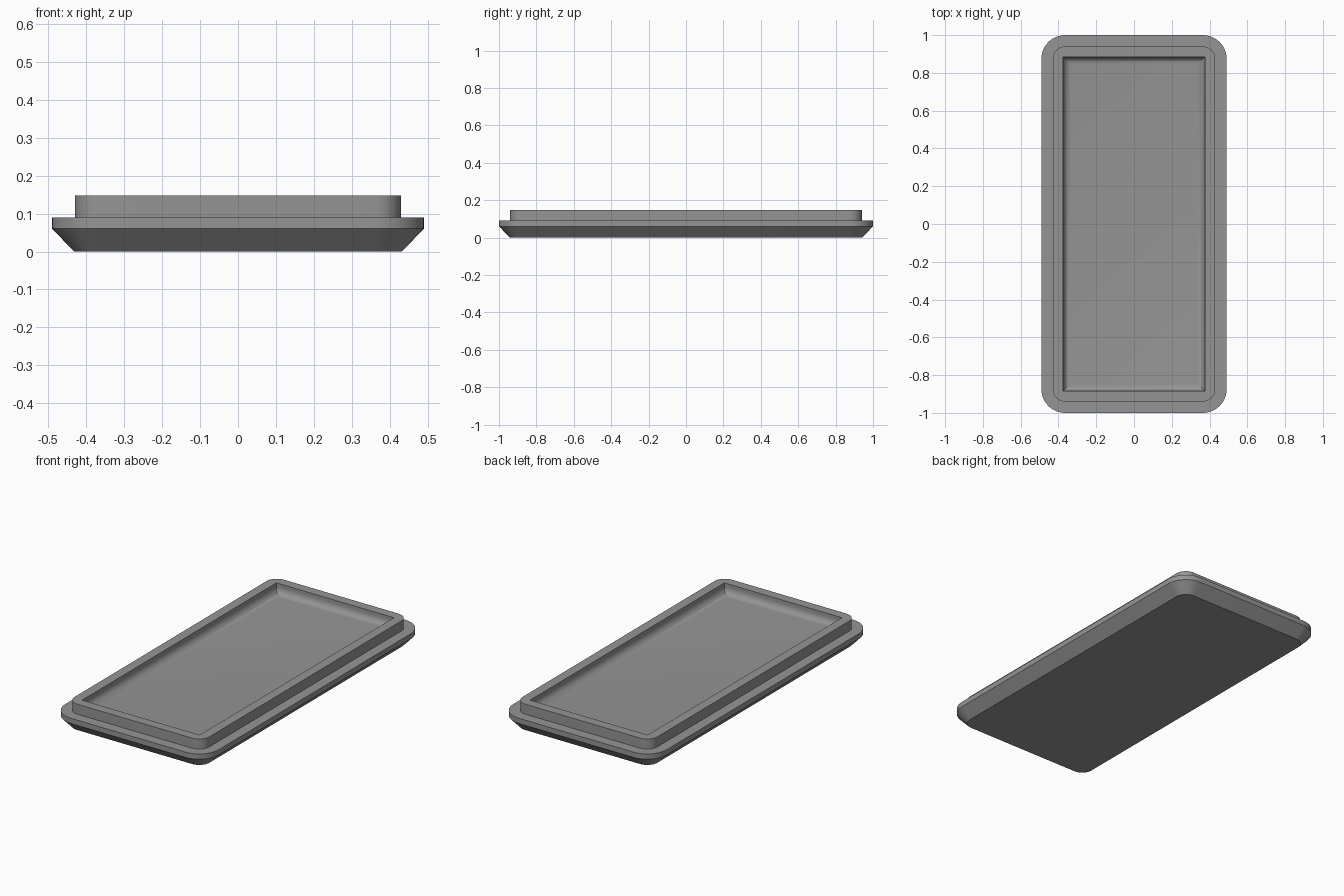
import bpy, bmesh, math

if "Cube" in bpy.data.objects:
    bpy.data.objects.remove(bpy.data.objects["Cube"])

SEGS = 12          # segments per rounded corner
FILLET = 0.04      # radius where the pocket walls meet its floor


def ring(bm, hx, hy, r, z):
    """Rounded rectangle of vertices, counter-clockwise."""
    verts = []
    for k, (sx, sy) in enumerate([(1, 1), (-1, 1), (-1, -1), (1, -1)]):
        for i in range(SEGS + 1):
            a = math.pi / 2 * (k + i / SEGS)
            verts.append(bm.verts.new((sx * (hx - r) + r * math.cos(a),
                                       sy * (hy - r) + r * math.sin(a), z)))
    return verts


# Section from the underside, up the outside, over the rim, down into the pocket
# (half width, half length, corner radius, height)
section = [
    (0.432, 0.942, 0.065, 0.0),    # underside
    (0.49, 1.0, 0.125, 0.06),      # chamfer top
    (0.49, 1.0, 0.125, 0.09),      # flange top
    (0.43, 0.94, 0.065, 0.09),     # lip base
    (0.43, 0.94, 0.065, 0.148),    # lip top
    (0.375, 0.885, 0.0, 0.148),    # pocket mouth
]
floor_z = 0.09
for i in range(9):                 # rounded pocket bottom edge
    a = math.pi / 2 * i / 8
    d = FILLET * (1 - math.cos(a))
    section.append((0.375 - d, 0.885 - d, 0.0,
                    floor_z + FILLET * (1 - math.sin(a))))

bm = bmesh.new()
rings = [ring(bm, *s) for s in section]
for low, high in zip(rings, rings[1:]):
    n = len(low)
    for i in range(n):
        j = (i + 1) % n
        bm.faces.new((low[i], low[j], high[j], high[i]))
bm.faces.new(rings[0][::-1])       # underside
bm.faces.new(rings[-1])            # pocket floor
bmesh.ops.remove_doubles(bm, verts=bm.verts, dist=0.0001)
bmesh.ops.recalc_face_normals(bm, faces=bm.faces)

mesh = bpy.data.meshes.new("lid")
bm.to_mesh(mesh)
bm.free()
lid = bpy.data.objects.new("lid", mesh)
bpy.context.collection.objects.link(lid)

grey = bpy.data.materials.new("grey")
grey.diffuse_color = (0.3, 0.3, 0.3, 1)
grey.use_nodes = True
grey.node_tree.nodes["Principled BSDF"].inputs["Base Color"].default_value = grey.diffuse_color
mesh.materials.append(grey)

bpy.context.view_layer.objects.active = lid
lid.select_set(True)
bpy.ops.object.shade_smooth_by_angle(angle=math.radians(30))
